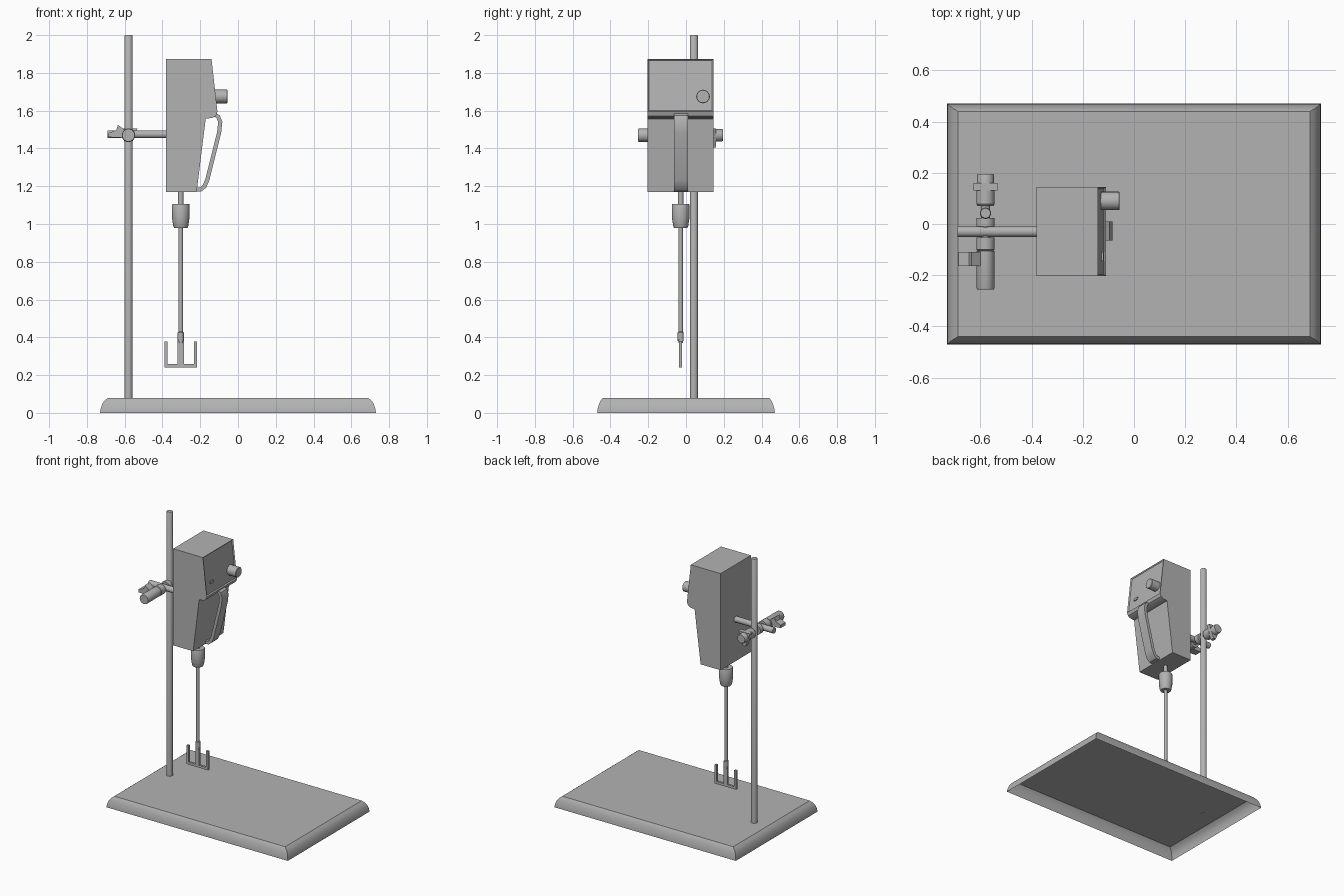
import bpy, bmesh, math
from mathutils import Vector

cube = bpy.data.objects.get("Cube")
if cube:
    bpy.data.objects.remove(cube, do_unlink=True)

GREY = (0.45, 0.45, 0.45, 1)
mat = bpy.data.materials.new("grey_metal")
mat.use_nodes = True
mat.diffuse_color = GREY
mat.node_tree.nodes["Principled BSDF"].inputs["Base Color"].default_value = GREY

AXIS_Y = -0.028      # centre plane of head, handle and stirrer
SHAFT_X = -0.303
POST_X, POST_Y = -0.58, 0.042
CLAMP_Z = 1.47


def finish(name, bm, smooth=True, recalc=True):
    if recalc:
        bmesh.ops.recalc_face_normals(bm, faces=bm.faces)
    mesh = bpy.data.meshes.new(name)
    bm.to_mesh(mesh)
    bm.free()
    mesh.materials.append(mat)
    obj = bpy.data.objects.new(name, mesh)
    bpy.context.collection.objects.link(obj)
    if smooth:
        bpy.ops.object.select_all(action='DESELECT')
        obj.select_set(True)
        bpy.context.view_layer.objects.active = obj
        bpy.ops.object.shade_smooth_by_angle(angle=math.radians(35))
    return obj


def lathe(name, origin, axis, profile, sides=24):
    """Turned part: profile is (distance along axis, radius)."""
    bm = bmesh.new()
    turn = Vector((0, 0, 1)).rotation_difference(Vector(axis))
    rings = []
    for d, r in profile:
        rings.append([bm.verts.new(Vector(origin) + turn @ Vector((
            r * math.cos(math.tau * i / sides), r * math.sin(math.tau * i / sides), d)))
            for i in range(sides)])
    for a, b in zip(rings, rings[1:]):
        for i in range(sides):
            j = (i + 1) % sides
            bm.faces.new((a[i], a[j], b[j], b[i]))
    bm.faces.new(rings[0])
    bm.faces.new(rings[-1])
    return finish(name, bm)


def prism(outline, y0, y1):
    """Outline in x and z, extruded along y."""
    bm = bmesh.new()
    a = [bm.verts.new((x, y0, z)) for x, z in outline]
    b = [bm.verts.new((x, y1, z)) for x, z in outline]
    n = len(outline)
    bm.faces.new(a)
    bm.faces.new(b)
    for i in range(n):
        j = (i + 1) % n
        bm.faces.new((a[i], a[j], b[j], b[i]))
    bmesh.ops.recalc_face_normals(bm, faces=bm.faces)
    return bm


# Base plate: hollow shell with rounded shoulders, open underneath
bm = bmesh.new()
rings = []
for hx, hy, z in [(.73, .47, 0), (.728, .468, .02), (.719, .46, .047),
                  (.707, .452, .065), (.688, .44, .08)]:
    rings.append([bm.verts.new((sx * hx, sy * hy, z))
                  for sx, sy in ((-1, -1), (1, -1), (1, 1), (-1, 1))])
for a, b in zip(rings, rings[1:]):
    for i in range(4):
        j = (i + 1) % 4
        bm.faces.new((a[i], a[j], b[j], b[i]))
bm.faces.new(rings[-1])
finish("base_plate", bm, recalc=False)

# Upright post
lathe("post", (POST_X, POST_Y, 0), (0, 0, 1), [(.078, .022), (1.995, .022), (2, .019)])

# Motor head with a recessed control panel
outline = [(-.38, 1.17), (-.219, 1.17), (-.171, 1.557), (-.135, 1.562), (-.117, 1.572),
           (-.109, 1.595), (-.14, 1.873), (-.38, 1.873)]
bm = prism(outline, -.203, .145)
panel = max((f for f in bm.faces if f.normal.x > .9),
            key=lambda f: f.calc_center_median().z)
bmesh.ops.inset_region(bm, faces=[panel], thickness=.009, depth=0)
bmesh.ops.translate(bm, verts=panel.verts, vec=panel.normal * -.008)
finish("motor_head", bm)

# Control knob and switch on the panel
lathe("control_knob", (-.13, .09, 1.675), (1, 0, 0), [(0, .036), (.071, .036), (.074, .033)])
finish("switch", prism([(-.14, 1.663), (-.118, 1.663), (-.12, 1.681), (-.14, 1.681)],
                       -.145, -.11), False)

# Front handle: a bent strap
path = [Vector(p) for p in [(-.165, 1.574), (-.125, 1.58), (-.105, 1.568), (-.094, 1.54),
                            (-.1, 1.485), (-.162, 1.235), (-.177, 1.2), (-.195, 1.184),
                            (-.228, 1.181)]]
outer, inner = [], []
for i, p in enumerate(path):
    t = (path[min(i + 1, len(path) - 1)] - path[max(i - 1, 0)]).normalized()
    n = Vector((-t.y, t.x)) * .011
    outer.append(p + n)
    inner.append(p - n)
finish("handle", prism(outer + inner[::-1], AXIS_Y - .036, AXIS_Y + .038))

# Stirrer: drive spindle, chuck, shaft and sleeve
center = (SHAFT_X, AXIS_Y, 0)
lathe("spindle", center, (0, 0, 1), [(1.09, .014), (1.18, .014)])
lathe("chuck", center, (0, 0, 1), [(.978, .035), (.99, .04), (1.03, .046),
                                   (1.1, .047), (1.107, .044)])
lathe("stirrer_shaft", center, (0, 0, 1), [(.37, .012), (.985, .012)])
lathe("shaft_sleeve", center, (0, 0, 1), [(.38, .016), (.425, .016), (.43, .012)])

# Flat three-pronged paddle
half = [(.016, .39), (.016, .258), (.07, .258), (.07, .377), (.087, .377), (.087, .24)]
outline = half + [(-x, z) for x, z in half[::-1]]
finish("paddle", prism([(SHAFT_X + x, z) for x, z in outline],
                       AXIS_Y - .008, AXIS_Y + .008), False)

# Support arm from the head
lathe("support_arm", (-.69, -.03, CLAMP_Z + .005), (1, 0, 0), [(0, .021), (.32, .021)])

# Clamp body turned along y, split around the arm and the post
for name, profile in {
    "clamp_grip": [(-.255, .033), (-.25, .035), (-.105, .035)],
    "front_jaw": [(-.105, .03), (-.1, .036), (-.052, .036)],
    "middle_jaw": [(-.01, .036), (.024, .036)],
    "rear_jaw": [(.07, .03), (.078, .036), (.135, .036)],
    "rear_grip": [(.135, .033), (.19, .033), (.195, .03)],
    "clamp_core": [(-.11, .018), (.14, .018)],
}.items():
    lathe(name, (POST_X, 0, CLAMP_Z), (0, 1, 0), profile)

# Three-cornered collar and side wing of the clamp
finish("clamp_collar", prism([(POST_X - .047, 1.505), (POST_X + .047, 1.505),
                              (POST_X + .01, 1.405), (POST_X - .01, 1.405)], .13, .16), False)
finish("clamp_wing", prism([(-.685, 1.482), (-.645, 1.497), (-.635, 1.525), (-.59, 1.49),
                            (-.59, 1.455), (-.685, 1.46)], -.165, -.11), False)
